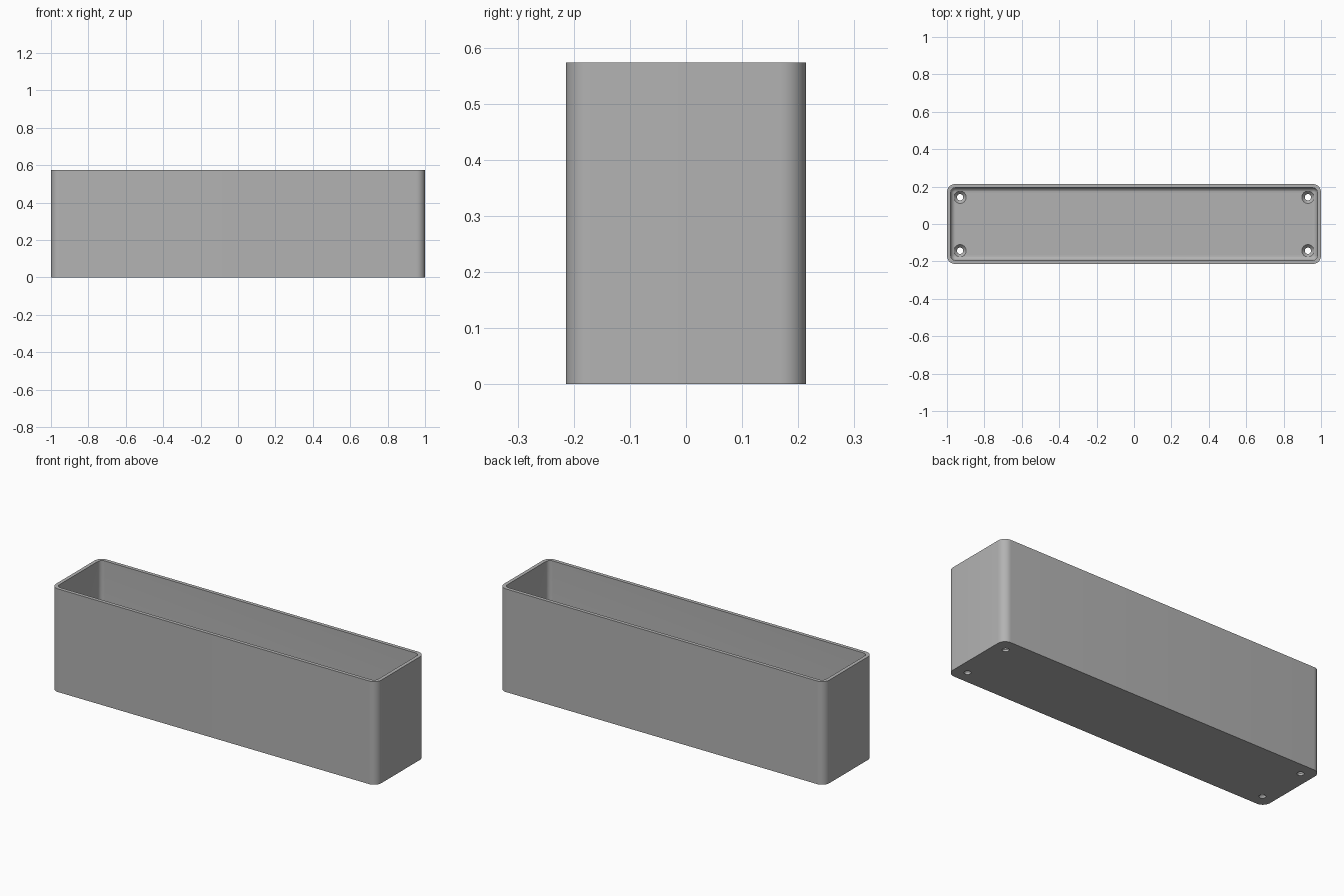
import bpy, bmesh
from math import sin, cos, pi

cube = bpy.data.objects.get("Cube")
if cube:
    bpy.data.objects.remove(cube, do_unlink=True)

HALF_X, HALF_Y, HEIGHT = 1.0, 0.214, 0.573
CORNER, WALL, FLOOR, FILLET = 0.045, 0.02, 0.03, 0.025
ARC = 10

grey = bpy.data.materials.new("plain grey")
grey.use_nodes = True
colour = (0.45, 0.45, 0.45, 1)
grey.diffuse_color = colour
grey.node_tree.nodes["Principled BSDF"].inputs["Base Color"].default_value = colour


def rounded_loop(bm, inset, z):
    """Ring of vertices round a rounded rectangle, inset from the outer wall."""
    radius = max(CORNER - inset, 0.004)
    cx, cy = HALF_X - inset - radius, HALF_Y - inset - radius
    ring = []
    for quarter, (sx, sy) in enumerate(((1, 1), (-1, 1), (-1, -1), (1, -1))):
        for i in range(ARC + 1):
            a = (quarter + i / ARC) * pi / 2
            ring.append(bm.verts.new((sx * cx + radius * cos(a),
                                      sy * cy + radius * sin(a), z)))
    return ring


def make_object(name, bm):
    bmesh.ops.recalc_face_normals(bm, faces=bm.faces)
    mesh = bpy.data.meshes.new(name)
    bm.to_mesh(mesh)
    bm.free()
    mesh.materials.append(grey)
    obj = bpy.data.objects.new(name, mesh)
    bpy.context.collection.objects.link(obj)
    return obj


# Open box: outer wall, rim, inner wall, rounded inner bottom edge and floor
profile = [(0, 0), (0, HEIGHT), (WALL, HEIGHT)]
for i in range(7):
    a = i / 6 * pi / 2
    profile.append((WALL + FILLET * (1 - cos(a)), FLOOR + FILLET * (1 - sin(a))))
bm = bmesh.new()
rings = [rounded_loop(bm, inset, z) for inset, z in profile]
for low, high in zip(rings, rings[1:]):
    for i in range(len(low)):
        j = (i + 1) % len(low)
        bm.faces.new((low[i], low[j], high[j], high[i]))
bm.faces.new(rings[0])
bm.faces.new(rings[-1])
box = make_object("open_box", bm)

# Countersunk screw holes, one in each corner of the floor
drill = [(0.017, -0.02), (0.017, 0.012), (0.033, FLOOR), (0.033, FLOOR + 0.02)]
SIDES = 32
bm = bmesh.new()
for x in (-0.93, 0.93):
    for y in (-0.143, 0.143):
        rings = [[bm.verts.new((x + r * cos(2 * pi * i / SIDES),
                                y + r * sin(2 * pi * i / SIDES), z))
                  for i in range(SIDES)] for r, z in drill]
        for low, high in zip(rings, rings[1:]):
            for i in range(SIDES):
                j = (i + 1) % SIDES
                bm.faces.new((low[i], low[j], high[j], high[i]))
        bm.faces.new(rings[0])
        bm.faces.new(rings[-1])
cutter = make_object("screw_hole_cutter", bm)
cutter.hide_render = True

holes = box.modifiers.new("screw holes", "BOOLEAN")
holes.operation = "DIFFERENCE"
holes.solver = "EXACT"
holes.object = cutter
bpy.ops.object.select_all(action="DESELECT")
bpy.context.view_layer.objects.active = box
box.select_set(True)
bpy.ops.object.modifier_apply(modifier=holes.name)
bpy.data.objects.remove(cutter, do_unlink=True)
bpy.ops.object.shade_smooth_by_angle(angle=pi / 6)
